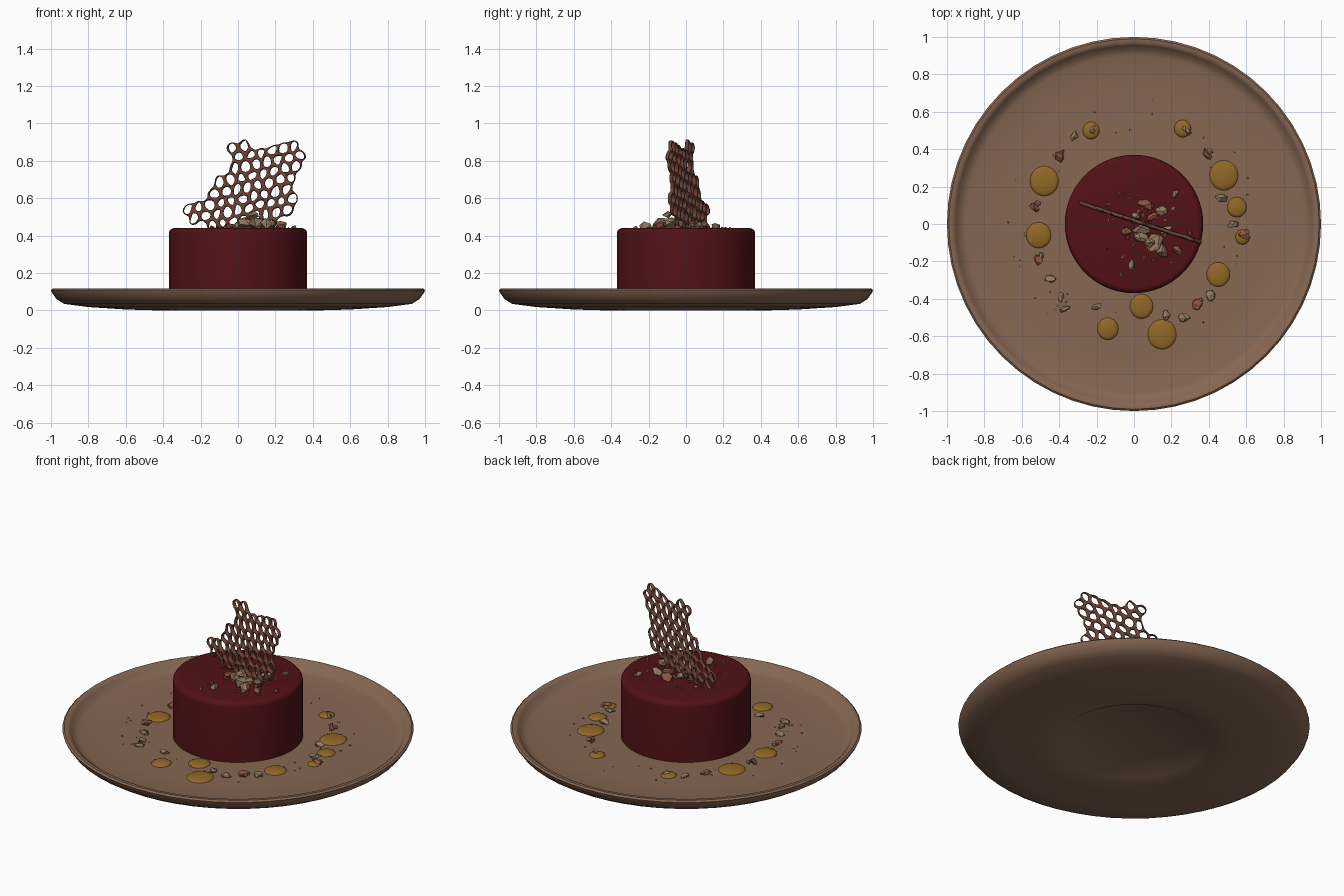
import bpy, bmesh, math, random
from mathutils import Vector, Matrix
from mathutils.geometry import intersect_point_tri_2d

random.seed(7)
if "Cube" in bpy.data.objects:
    bpy.data.objects.remove(bpy.data.objects["Cube"])


def material(name, rgb):
    m = bpy.data.materials.new(name)
    m.use_nodes = True
    m.diffuse_color = (*rgb, 1)
    bsdf = m.node_tree.nodes["Principled BSDF"]
    bsdf.inputs["Base Color"].default_value = (*rgb, 1)
    bsdf.inputs["Roughness"].default_value = 0.7
    return m


CLAY = material("clay brown", (0.24, 0.135, 0.085))
GLAZE = material("dark red glaze", (0.085, 0.006, 0.008))
SAUCE = material("amber sauce", (0.28, 0.14, 0.02))
WAFER = material("cocoa wafer", (0.15, 0.055, 0.035))
NUT = material("beige nut", (0.30, 0.19, 0.12))
BERRY = material("dried berry", (0.28, 0.09, 0.055))


def finish(name, bm, mats, angle=None):
    bmesh.ops.recalc_face_normals(bm, faces=bm.faces)
    me = bpy.data.meshes.new(name)
    bm.to_mesh(me)
    bm.free()
    ob = bpy.data.objects.new(name, me)
    bpy.context.collection.objects.link(ob)
    for m in mats:
        me.materials.append(m)
    if angle:
        bpy.ops.object.select_all(action="DESELECT")
        ob.select_set(True)
        bpy.context.view_layer.objects.active = ob
        bpy.ops.object.shade_smooth_by_angle(angle=math.radians(angle))
    return ob


def lathe(name, profile, mat, steps):
    bm = bmesh.new()
    vs = [bm.verts.new((r, 0, z)) for r, z in profile]
    es = [bm.edges.new(p) for p in zip(vs, vs[1:])]
    bmesh.ops.spin(bm, geom=vs + es, cent=(0, 0, 0), axis=(0, 0, 1),
                   angle=math.tau, steps=steps)
    bmesh.ops.remove_doubles(bm, verts=bm.verts, dist=1e-4)
    return finish(name, bm, [mat], 40)


# Plate with a low foot, a flared wall and a rolled rim
lathe("plate", [(0, 0.006), (0.42, 0.006), (0.43, 0), (0.6, 0.005), (0.8, 0.018),
                (0.93, 0.035), (0.97, 0.06), (0.995, 0.095), (1, 0.108),
                (0.99, 0.117), (0.97, 0.117), (0.955, 0.105), (0.935, 0.078),
                (0.9, 0.068), (0.7, 0.066), (0, 0.066)], CLAY, 56)

# Glazed cake with a rounded top edge
edge = [(0.34 + 0.03 * math.cos(a), 0.41 + 0.03 * math.sin(a))
        for a in (math.radians(d) for d in range(0, 91, 18))]
lathe("cake", [(0, 0.06), (0.37, 0.06)] + edge + [(0, 0.44)], GLAZE, 64)

# Sauce dots on the plate: x, y, radius
DOTS = [(-.23, .5, .045), (.26, .51, .045), (-.48, .23, .077), (.48, .26, .077),
        (.55, .09, .052), (-.51, -.06, .067), (.45, -.27, .063), (.04, -.44, .063),
        (-.14, -.56, .057), (.15, -.59, .077), (.58, -.07, .038)]
bm = bmesh.new()
for x, y, r in DOTS:
    bmesh.ops.create_uvsphere(bm, u_segments=20, v_segments=10, radius=1,
                              matrix=Matrix.Translation((x, y, 0.065))
                              @ Matrix.Diagonal((r, r * 1.05, 0.016, 1)))
finish("sauce_dots", bm, [SAUCE], 60)


# Broken pieces: faceted, jittered lumps
def lump(bm, pos, size, mat, flat=0.6):
    turn = Matrix.Rotation(random.uniform(0, math.tau), 4, "Z") \
        @ Matrix.Rotation(random.uniform(-.4, .4), 4, "X")
    shape = Matrix.Diagonal((size, size * random.uniform(.5, .8), size * flat, 1))
    made = bmesh.ops.create_icosphere(bm, subdivisions=1, radius=1,
                                      matrix=Matrix.Translation(pos) @ turn @ shape)
    for v in made["verts"]:
        v.co += Vector(random.uniform(-.22, .22) * size for _ in range(3))
    for f in {f for v in made["verts"] for f in v.link_faces}:
        f.material_index = mat


# Nuts and berries ringing the cake
RING = [(-.32, .47), (-.4, .36), (-.53, .09), (-.51, -.19), (-.45, -.29), (-.39, -.39),
        (-.37, -.45), (-.2, -.44), (.17, -.49), (.27, -.5), (.34, -.43), (.41, -.38),
        (.39, .37), (.47, .14), (.53, 0), (.59, -.06), (-.22, .51), (.28, .5)]
REDS = {1, 2, 3, 10, 12, 15}
bm = bmesh.new()
for i, (x, y) in enumerate(RING):
    lump(bm, (x, y, 0.078), random.uniform(.026, .038), int(i in REDS), 0.45)
    if i in REDS:
        lump(bm, (x + .015, y + .02, 0.078), .02, 0)
for _ in range(45):
    a, r = random.uniform(0, math.tau), random.uniform(.48, .68)
    lump(bm, (r * math.cos(a), r * math.sin(a), 0.069), random.uniform(.003, .007), 0)
finish("plate_crumbs", bm, [NUT, BERRY])

# Crumble heaped on the cake: x, y, z, size, colour
HEAP = [(.04, -.03, .46, .05, 0), (.11, -.1, .47, .06, 0), (.17, -.03, .46, .045, 0),
        (.08, -.1, .51, .035, 0), (.23, -.14, .455, .04, 1), (.06, .1, .455, .05, 1),
        (.15, .07, .455, .04, 0), (.22, .16, .45, .025, 0), (-.01, -.22, .448, .035, 0),
        (-.04, -.04, .45, .03, 1), (.15, -.14, .46, .045, 0), (.01, .04, .45, .03, 0),
        (.1, .04, .46, .035, 1), (.04, -.07, .47, .04, 0)]
bm = bmesh.new()
for x, y, z, s, c in HEAP:
    lump(bm, (x, y, z), s, c)
for _ in range(60):
    x, y = random.gauss(.07, .11), random.gauss(-.02, .11)
    if math.hypot(x, y) < 0.32:
        lump(bm, (x, y, 0.443), random.uniform(.004, .016), random.randrange(2))
finish("cake_crumble", bm, [NUT, BERRY])

# Lace wafer: outline in x and z
OUTLINE = [(-.28, .52), (-.24, .59), (-.16, .62), (-.11, .69), (-.04, .72), (-.03, .92),
           (.03, .89), (.12, .86), (.19, .88), (.23, .93), (.3, .91), (.365, .84),
           (.35, .77), (.31, .72), (.32, .56), (.25, .52), (.22, .44), (-.1, .44),
           (-.22, .47)]


def inside(x, z):
    hit = False
    for (x1, z1), (x2, z2) in zip(OUTLINE, OUTLINE[1:] + OUTLINE[:1]):
        if (z1 > z) != (z2 > z) and x < (x2 - x1) * (z - z1) / (z2 - z1) + x1:
            hit = not hit
    return hit


bm = bmesh.new()
R = 0.033
lean = Matrix.Rotation(math.radians(-22), 2)
for i in range(-25, 26):
    for j in range(-25, 26):
        # Slanted honeycomb cells, stretched along their height
        p = lean @ Vector((R * 1.5 * i, 1.15 * R * math.sqrt(3) * (j + i % 2 / 2)))
        cx, cz = p.x + .05, p.y + .66
        if not inside(cx, cz):
            continue
        ring = []
        for k in range(6):
            a = math.tau * k / 6
            q = lean @ Vector((R * math.cos(a), 1.15 * R * math.sin(a)))
            ring.append(bm.verts.new((cx + q.x, 0, cz + q.y)))
        bm.faces.new(ring)
bmesh.ops.remove_doubles(bm, verts=bm.verts, dist=0.002)
for v in bm.verts:
    v.co.x += random.uniform(-.009, .009)
    v.co.z += random.uniform(-.009, .009)
for f in list(bm.faces):
    bmesh.ops.inset_individual(bm, faces=[f], thickness=random.choice((.006, .007, .008, .011)))
    bm.faces.remove(f)
# Stand the sheet diagonally across the cake
for v in bm.verts:
    v.co.y = 0.02 - 0.33 * v.co.x + random.uniform(-.005, .005)
wafer = finish("lace_wafer", bm, [WAFER], 60)
thick = wafer.modifiers.new("thickness", "SOLIDIFY")
thick.thickness, thick.offset = 0.022, 0
wafer.modifiers.new("rounding", "SUBSURF").levels = 1
wafer.modifiers["rounding"].render_levels = 1
